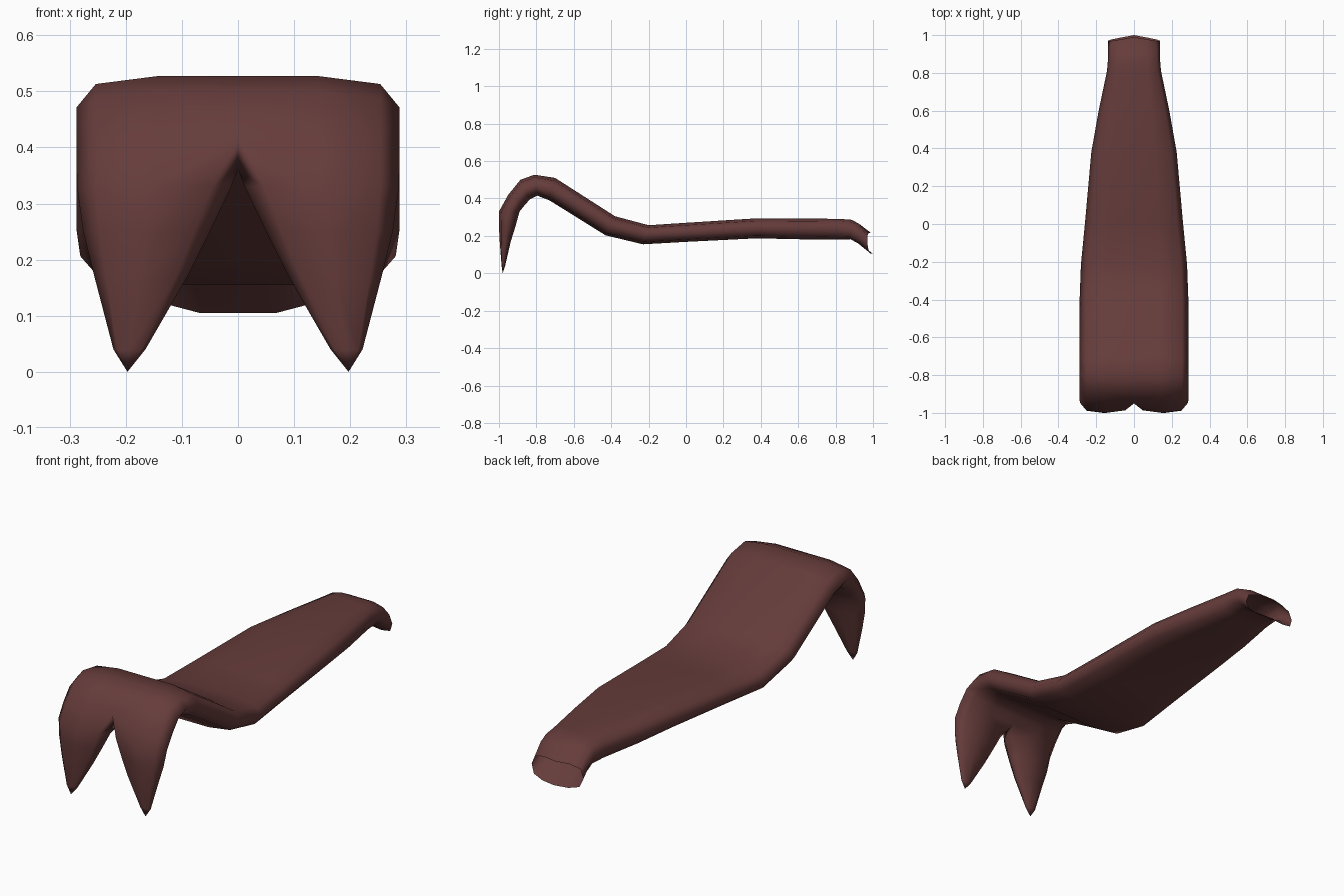
import bpy, bmesh, math
from mathutils import Vector

if "Cube" in bpy.data.objects:
    bpy.data.objects.remove(bpy.data.objects["Cube"])

mat = bpy.data.materials.new("dark_red_brown")
mat.diffuse_color = (0.13, 0.045, 0.043, 1)
mat.use_nodes = True
mat.node_tree.nodes["Principled BSDF"].inputs["Base Color"].default_value = mat.diffuse_color

# Half of the rounded slab section: (fraction of width, -1 underside .. 1 upper side)
HALF = [(0, 1), (.5, 1), (.88, .75), (1, 0), (.88, -.75), (.5, -1), (0, -1)]
# Closed section of a pointed leg, in the same order plus its inner edge
LEG = [(-.75, .75), (0, 1), (.75, .75), (1, 0), (.75, -.75), (0, -1), (-.75, -.75), (-1, 0)]

# Stations along the slab: half width, upper (y, z), lower (y, z)
STATIONS = [
    (.288, (-.95, .42), (-.862, .365)),
    (.288, (-.885, .50), (-.835, .395)),
    (.288, (-.81, .527), (-.795, .415)),
    (.288, (-.70, .51), (-.73, .39)),
    (.288, (-.38, .305), (-.43, .203)),
    (.281, (-.20, .257), (-.23, .155)),
    (.260, (0, .270), (0, .168)),
    (.226, (.38, .294), (.38, .187)),
    (.187, (.60, .293), (.60, .182)),
    (.143, (.82, .291), (.80, .181)),
    (.137, (.885, .286), (.88, .182)),
    (.137, (.925, .265), (.92, .16)),
    (.137, (.99, .215), (1.0, .105)),
]
# Leg rings: z, inner x, outer x, front y, back y
LEG_RINGS = [
    (.33, .012, .287, -1.0, -.89),
    (.25, .050, .276, -1.0, -.912),
    (.17, .090, .256, -.996, -.937),
    (.04, .165, .222, -.986, -.967),
]

bm = bmesh.new()


def bridge(a, b, closed):
    n = len(a)
    for i in range(n if closed else n - 1):
        j = (i + 1) % n
        bm.faces.new((a[i], a[j], b[j], b[i]))


# Long draped slab, open at the back end
rings = []
for k, (w, up, lo) in enumerate(STATIONS):
    up, lo = Vector((0, *up)), Vector((0, *lo))
    ring = []
    for u, v in HALF:
        p = lo.lerp(up, (v + 1) / 2)
        if k == len(STATIONS) - 1:
            p.y -= .025 * u
        ring.append(bm.verts.new((u * w, p.y, p.z)))
    rings.append(ring)
for a, b in zip(rings, rings[1:]):
    bridge(a, b, False)

# Pointed leg hanging from the front edge
prev = rings[0] + [bm.verts.new((0, -.908, .36))]
for z, xi, xo, yf, yb in LEG_RINGS:
    ring = [bm.verts.new(((xi + xo) / 2 + u * (xo - xi) / 2,
                          (yf + yb) / 2 - v * (yb - yf) / 2, z)) for u, v in LEG]
    bridge(prev, ring, True)
    prev = ring
tip = bm.verts.new((.197, -.98, 0))
for i in range(8):
    bm.faces.new((prev[i], prev[(i + 1) % 8], tip))

bmesh.ops.recalc_face_normals(bm, faces=bm.faces)
# Make sure the upper side faces up
bm.faces.ensure_lookup_table()
top = max(bm.faces, key=lambda f: f.calc_center_median().z)
top.normal_update()
if top.normal.z < 0:
    bmesh.ops.reverse_faces(bm, faces=bm.faces)
for f in bm.faces:
    f.smooth = True

me = bpy.data.meshes.new("draped_strip")
bm.to_mesh(me)
bm.free()
me.materials.append(mat)
ob = bpy.data.objects.new("draped_strip", me)
bpy.context.collection.objects.link(ob)

# Mirror to the other side
m = ob.modifiers.new("mirror", 'MIRROR')
m.use_axis[0] = True
m.merge_threshold = .001
